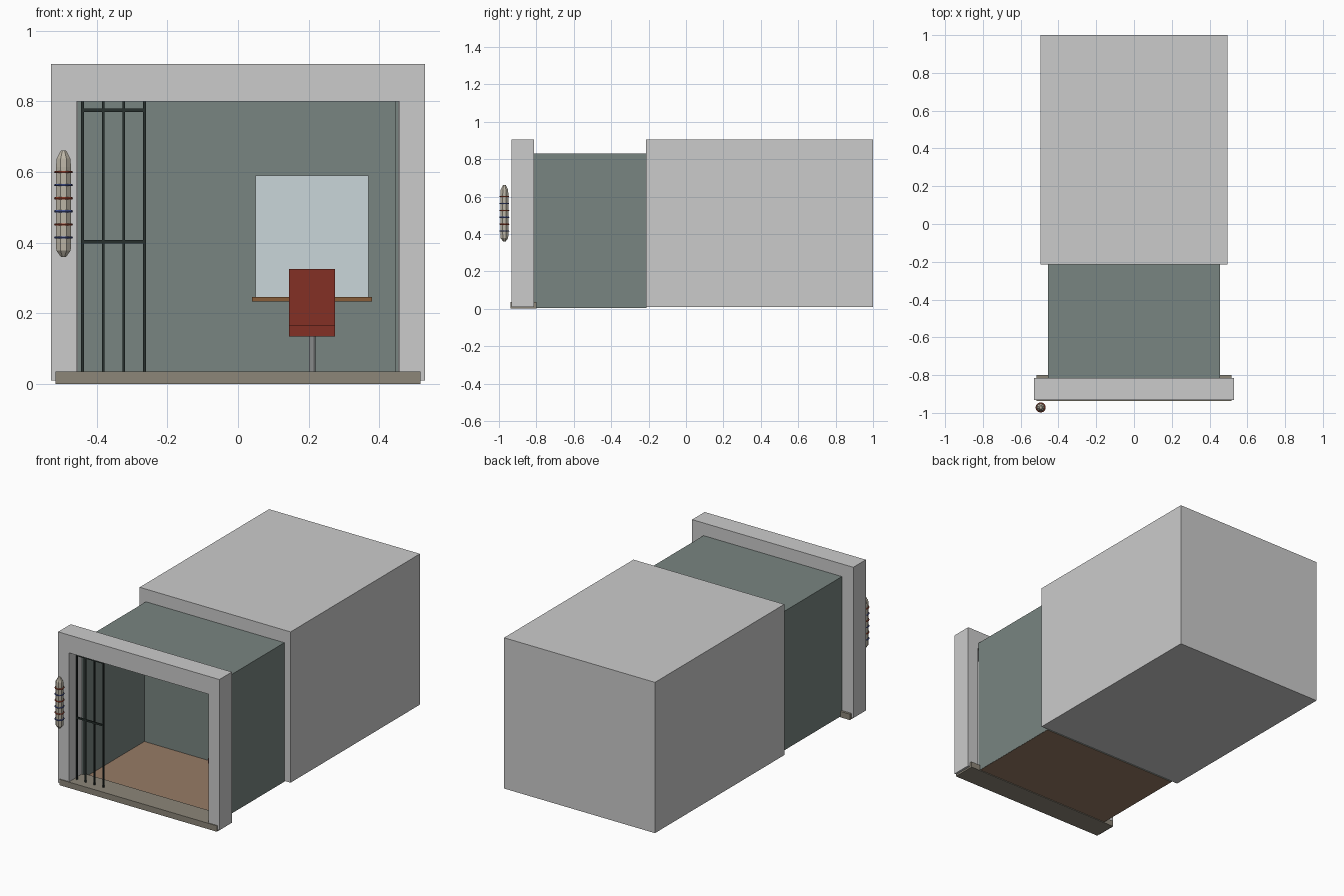
import bpy, bmesh
from math import cos, sin, pi

if "Cube" in bpy.data.objects:
    bpy.data.objects.remove(bpy.data.objects["Cube"])


def material(name, r, g, b):
    m = bpy.data.materials.new(name)
    m.diffuse_color = (r, g, b, 1)
    m.use_nodes = True
    m.node_tree.nodes["Principled BSDF"].inputs["Base Color"].default_value = m.diffuse_color
    return m


WALL = material("green_paint", .19, .235, .22)
FLOOR = material("floor_wood", .31, .20, .133)
STONE = material("sill_stone", .265, .24, .19)
IRON = material("dark_iron", .02, .03, .027)
RED = material("red_leather", .23, .03, .018)
WOOD = material("ledge_wood", .25, .11, .04)
GLASS = material("pale_glass", .59, .67, .70)
STEEL = material("steel", .25, .26, .26)
BONE = material("pale_bundle", .50, .46, .38)
RED_CORD = material("red_cord", .35, .06, .03)
BLUE_CORD = material("blue_cord", .06, .09, .30)


def finish(bm, name, mat=None):
    me = bpy.data.meshes.new(name)
    bmesh.ops.recalc_face_normals(bm, faces=bm.faces)
    bm.to_mesh(me)
    bm.free()
    ob = bpy.data.objects.new(name, me)
    bpy.context.collection.objects.link(ob)
    if mat:
        me.materials.append(mat)
    return ob


def box(name, x, y, z, mat=None):
    """Box given by its (min, max) on each axis."""
    bm = bmesh.new()
    bmesh.ops.create_cube(bm, size=1)
    for v in bm.verts:
        v.co = [r[0] if c < 0 else r[1] for c, r in zip(v.co, (x, y, z))]
    return finish(bm, name, mat)


def lathe(name, centre, profile, sides, mat, closed=False):
    """Revolve (radius, z) points about a vertical axis."""
    bm = bmesh.new()
    rings = [[bm.verts.new((centre[0] + r * cos(2 * pi * (i + .5) / sides),
                            centre[1] + r * sin(2 * pi * (i + .5) / sides), z))
              for i in range(sides)] for r, z in profile]
    pairs = list(zip(rings, rings[1:] + rings[:1]))
    for a, b in pairs if closed else pairs[:-1]:
        for i in range(sides):
            j = (i + 1) % sides
            bm.faces.new((a[i], a[j], b[j], b[i]))
    if not closed:
        bm.faces.new(rings[0])
        bm.faces.new(rings[-1])
    return finish(bm, name, mat)


# building block behind the room
box("rear_block", (-.496, .496), (-.215, 1.0), (.01, .906))

# door surround: one arch-shaped profile, extruded in depth
bm = bmesh.new()
outline = [(-.53, .01), (-.53, .906), (.53, .906), (.53, .01),
           (.457, .01), (.457, .80), (-.457, .80), (-.457, .01)]
face = bm.faces.new([bm.verts.new((x, -.932, z)) for x, z in outline])
ext = bmesh.ops.extrude_face_region(bm, geom=[face])
bmesh.ops.translate(bm, vec=(0, .118, 0),
                    verts=[g for g in ext["geom"] if isinstance(g, bmesh.types.BMVert)])
finish(bm, "door_surround")
box("threshold", (-.517, .517), (-.937, -.80), (0, .035), STONE)

# room shell
Y = (-.815, -.212)
for side, s in (("left", -1), ("right", 1)):
    box(side + "_wall", sorted((s * .444, s * .455)), Y, (.005, .83), WALL)
box("back_wall", (-.444, .444), (-.245, -.212), (.005, .82), WALL)
box("ceiling", (-.455, .455), Y, (.815, .831), WALL)
box("floor", (-.454, .454), Y, (.004, .015), FLOOR)

# window and ledge on the back wall
box("window_pane", (.05, .37), (-.253, -.244), (.245, .59), GLASS)
box("window_ledge", (.04, .38), (-.31, -.244), (.233, .246), WOOD)

# chair on a post
box("chair_seat", (.145, .275), (-.49, -.36), (.135, .166), RED)
box("chair_back", (.145, .275), (-.385, -.36), (.166, .325), RED)
lathe("chair_post", (.21, -.425), [(.01, .015), (.01, .135)], 12, STEEL)

# folded gate
for i in range(4):
    x = -.44 + i * .0583
    box(f"gate_bar_{i + 1}", (x - .004, x + .004), (-.889, -.881), (.03, .802), IRON)
for i, z in enumerate((.403, .775)):
    box(f"gate_rail_{i + 1}", (-.44, -.265), (-.889, -.881), (z - .005, z + .005), IRON)

# faceted bundle with cord rings beside the door
C = (-.494, -.971)
lathe("hanging_bundle", C,
      [(.008, .36), (.022, .378), (.023, .40), (.023, .615), (.021, .638), (.008, .661)], 8, BONE)
for i in range(6):
    z = .415 + i * .037
    ring = [(.0235 + .0035 * cos(a * pi / 3), z + .0035 * sin(a * pi / 3)) for a in range(6)]
    lathe(f"cord_ring_{i + 1}", C, ring, 16, RED_CORD if i % 2 else BLUE_CORD, closed=True)
